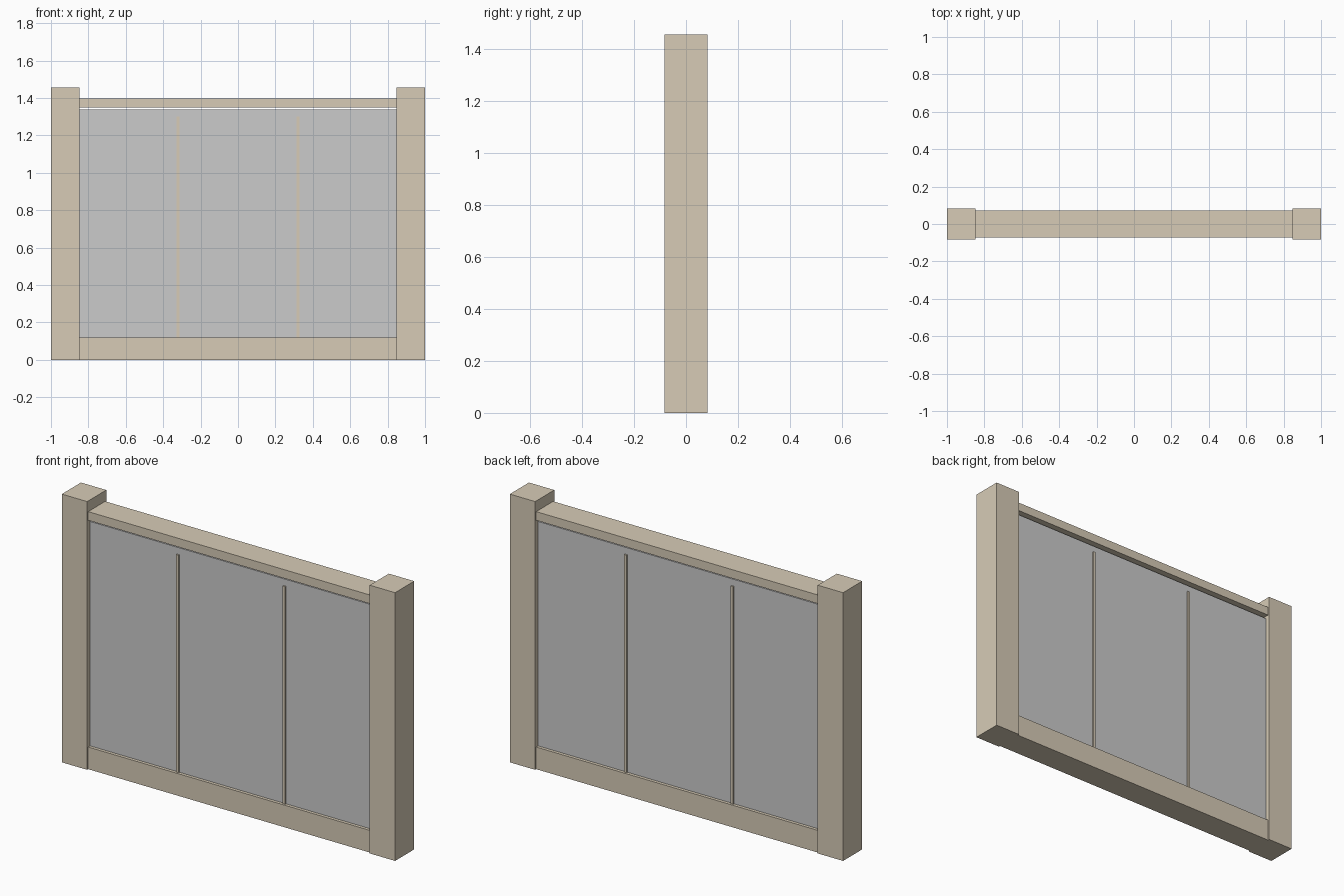
import bpy

if "Cube" in bpy.data.objects:
    bpy.data.objects.remove(bpy.data.objects["Cube"])

wood = bpy.data.materials.new("taupe_paint")
wood.diffuse_color = (0.68, 0.60, 0.47, 1)
wood.use_nodes = True
wood.node_tree.nodes["Principled BSDF"].inputs["Base Color"].default_value = wood.diffuse_color


def box(name, x, y, z, mat=None):
    """Box spanning the given (min, max) ranges."""
    spans = (x, y, z)
    bpy.ops.mesh.primitive_cube_add(size=1)
    ob = bpy.context.object
    ob.name = name
    ob.location = [(a + b) / 2 for a, b in spans]
    ob.scale = [b - a for a, b in spans]
    bpy.ops.object.transform_apply(location=True, rotation=False, scale=True)
    if mat:
        ob.data.materials.append(mat)
    return ob


POST_INNER = 0.848
RAIL_Y = (-0.073, 0.073)
SPAN = (-POST_INNER, POST_INNER)

# Rails between the posts
box("bottom_rail", SPAN, RAIL_Y, (0, 0.12), wood)
box("top_rail", SPAN, RAIL_Y, (1.35, 1.397), wood)

# Infill panel, with a narrow gap below the top rail
box("infill_panel", SPAN, (-0.056, 0.056), (0.12, 1.337))

# Posts and slim dividing battens, mirrored left and right
for side, s in (("left", -1), ("right", 1)):
    box(side + "_post", sorted((s * POST_INNER, s)), (-0.082, 0.082), (0, 1.455), wood)
    box(side + "_batten", (s * 0.32 - 0.0075, s * 0.32 + 0.0075),
        (-0.063, 0.063), (0.12, 1.30), wood)
